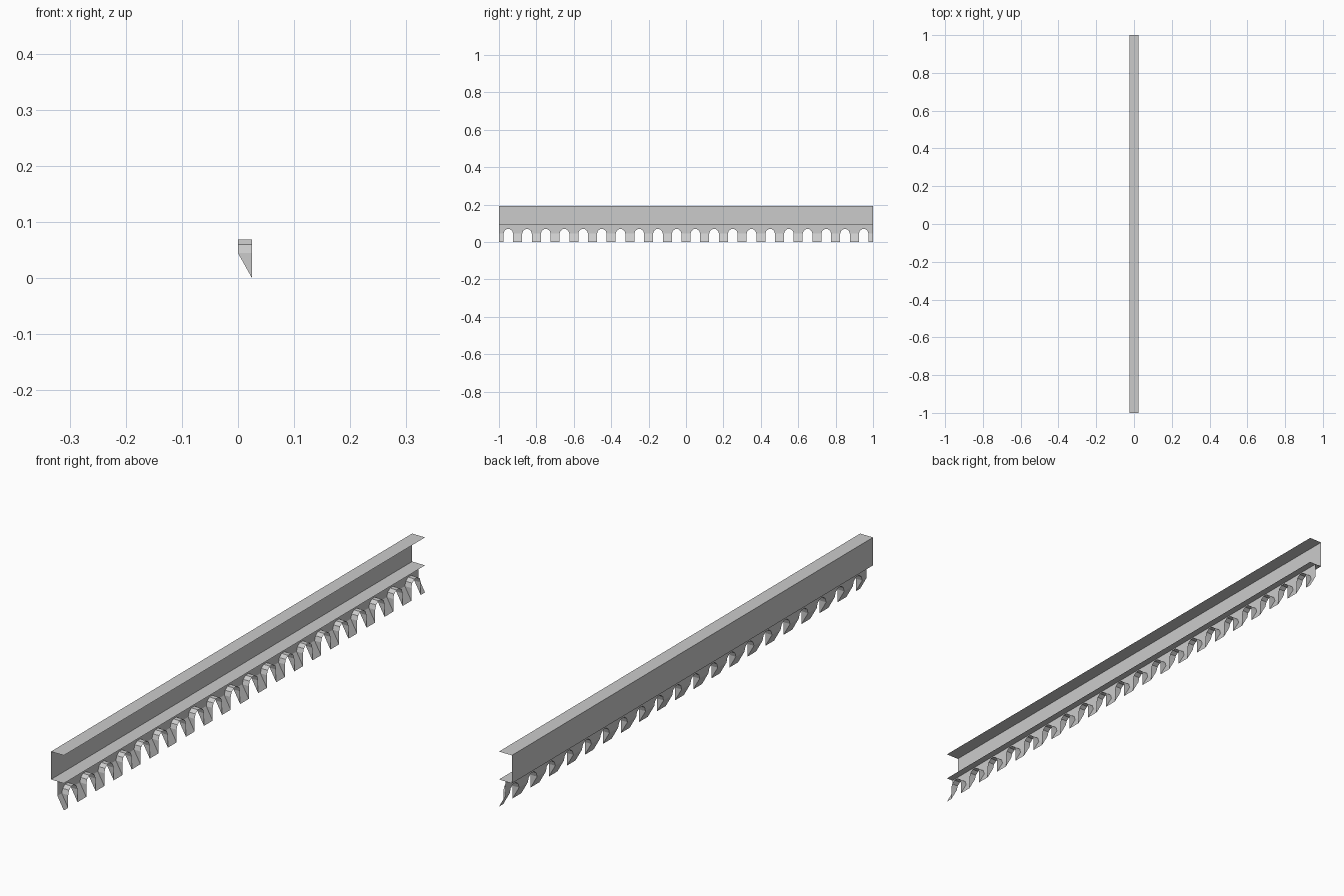
import bpy, bmesh, math

cube = bpy.data.objects.get("Cube")
if cube:
    bpy.data.objects.remove(cube)

HALF_LENGTH, HALF_WIDTH = 1.0, 0.025
TOP, SHELF, SPRING = 0.193, 0.095, 0.0445
COUNT, PITCH, RADIUS, SEGMENTS = 20, 0.1, 0.026, 5

grey = bpy.data.materials.new("plain grey")
grey.use_nodes = True
colour = (0.6, 0.6, 0.6, 1)
grey.diffuse_color = colour
grey.node_tree.nodes["Principled BSDF"].inputs["Base Color"].default_value = colour


def make_part(name, polygons):
    """Build one sheet object from a list of polygons."""
    bm = bmesh.new()
    for points in polygons:
        bm.faces.new([bm.verts.new(p) for p in points])
    bmesh.ops.remove_doubles(bm, verts=bm.verts, dist=1e-5)
    mesh = bpy.data.meshes.new(name)
    bm.to_mesh(mesh)
    bm.free()
    mesh.materials.append(grey)
    obj = bpy.data.objects.new(name, mesh)
    bpy.context.collection.objects.link(obj)


def strip(a, b, y0=-HALF_LENGTH, y1=HALF_LENGTH):
    """Sheet between two (x, z) points, running along y."""
    return [(a[0], y0, a[1]), (a[0], y1, a[1]), (b[0], y1, b[1]), (b[0], y0, b[1])]


# Channel rail: back wall and two flanges
W = HALF_WIDTH
make_part("back_wall", [strip((-W, SHELF), (-W, TOP))])
make_part("top_flange", [strip((W, TOP), (-W, TOP))])
make_part("lower_flange", [strip((W, SHELF), (-W, SHELF))])

# Scalloped valance: arched upright sheet, outward-slanting teeth, arch linings
upright, teeth, linings = [], [], []
for i in range(COUNT):
    y = -HALF_LENGTH + PITCH * (i + 0.5)
    angles = [math.pi * (1 - k / SEGMENTS) for k in range(SEGMENTS + 1)]
    arch = [(y + RADIUS * math.cos(a), SPRING + RADIUS * math.sin(a)) for a in angles]
    outline = [(y - PITCH / 2, SPRING), *arch, (y + PITCH / 2, SPRING)]
    for (y0, z0), (y1, z1) in zip(outline, outline[1:]):
        upright.append([(0, y0, z0), (0, y1, z1), (0, y1, SHELF), (0, y0, SHELF)])
    for (y0, z0), (y1, z1) in zip(arch, arch[1:]):
        linings.append([(0, y0, z0), (W, y0, z0), (W, y1, z1), (0, y1, z1)])
    for side in (-1, 1):
        inner, outer = y + side * RADIUS, y + side * PITCH / 2
        teeth.append(strip((W, 0), (0, SPRING), min(inner, outer), max(inner, outer)))
        linings.append([(0, inner, SPRING), (W, inner, SPRING), (W, inner, 0)][::side])

make_part("arched_valance", upright)
make_part("slanted_teeth", teeth)
make_part("arch_linings", linings)
